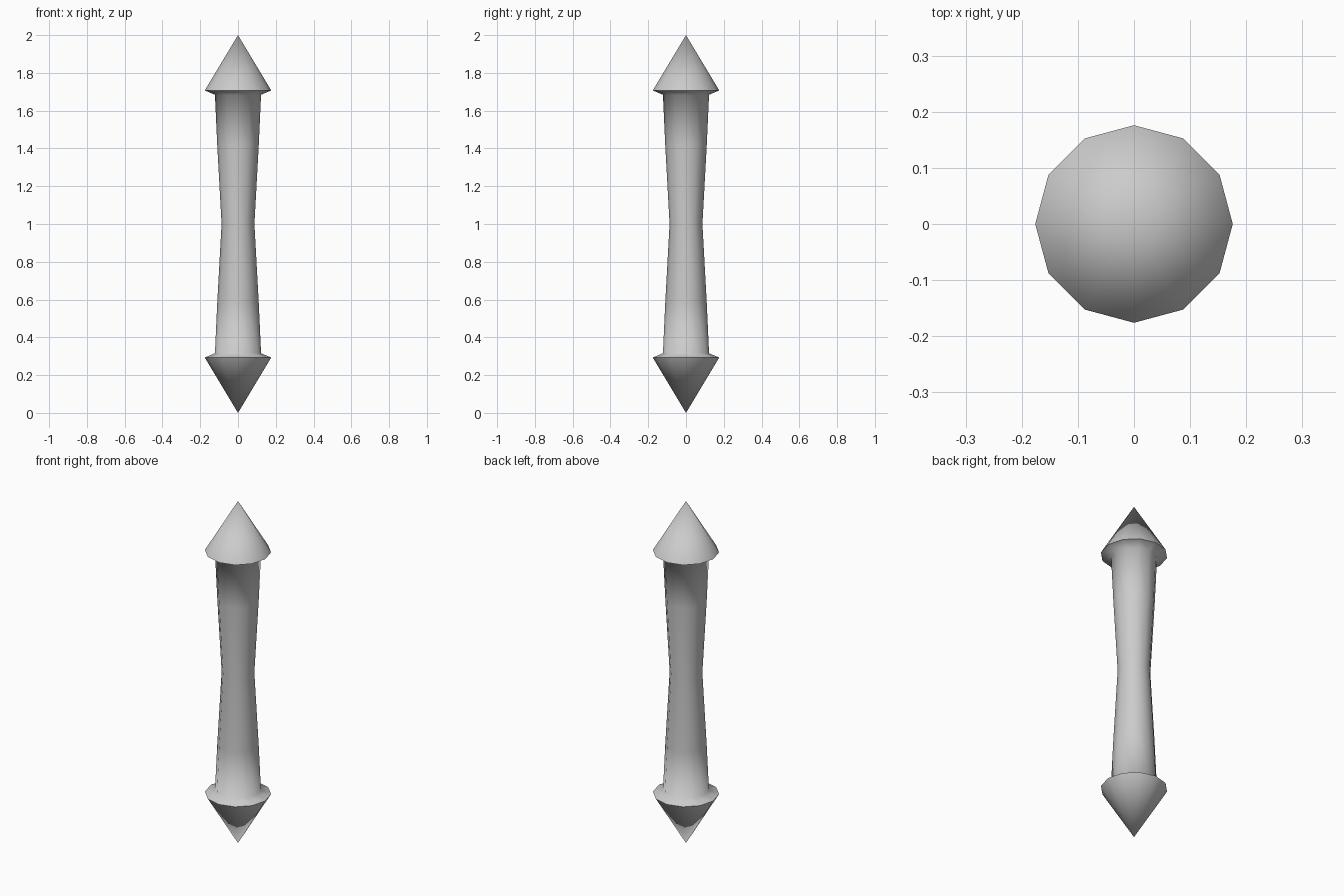
import bpy, bmesh, math

if "Cube" in bpy.data.objects:
    bpy.data.objects.remove(bpy.data.objects["Cube"])

SIDES = 12

# Upper half of the profile (radius, height), from tip down to above the waist
half = [(0.0, 2.0), (0.176, 1.707), (0.122, 1.684), (0.11, 1.42)]
# Mirror about the waist at z = 1
profile = half + [(0.087, 1.0)] + [(r, 2.0 - z) for r, z in reversed(half)]

# Spin the profile into a double-pointed spindle
bm = bmesh.new()
verts = [bm.verts.new((r, 0, z)) for r, z in profile]
edges = [bm.edges.new(pair) for pair in zip(verts, verts[1:])]
bmesh.ops.spin(bm, geom=verts + edges, cent=(0, 0, 0), axis=(0, 0, 1),
               angle=math.tau, steps=SIDES)
bmesh.ops.remove_doubles(bm, verts=bm.verts, dist=1e-4)
bmesh.ops.recalc_face_normals(bm, faces=bm.faces)

mesh = bpy.data.meshes.new("double_pointed_spindle")
bm.to_mesh(mesh)
bm.free()
spindle = bpy.data.objects.new("double_pointed_spindle", mesh)
bpy.context.collection.objects.link(spindle)

# Smooth everywhere except the two cone rims
bpy.context.view_layer.objects.active = spindle
spindle.select_set(True)
bpy.ops.object.shade_smooth_by_angle(angle=math.radians(85))
